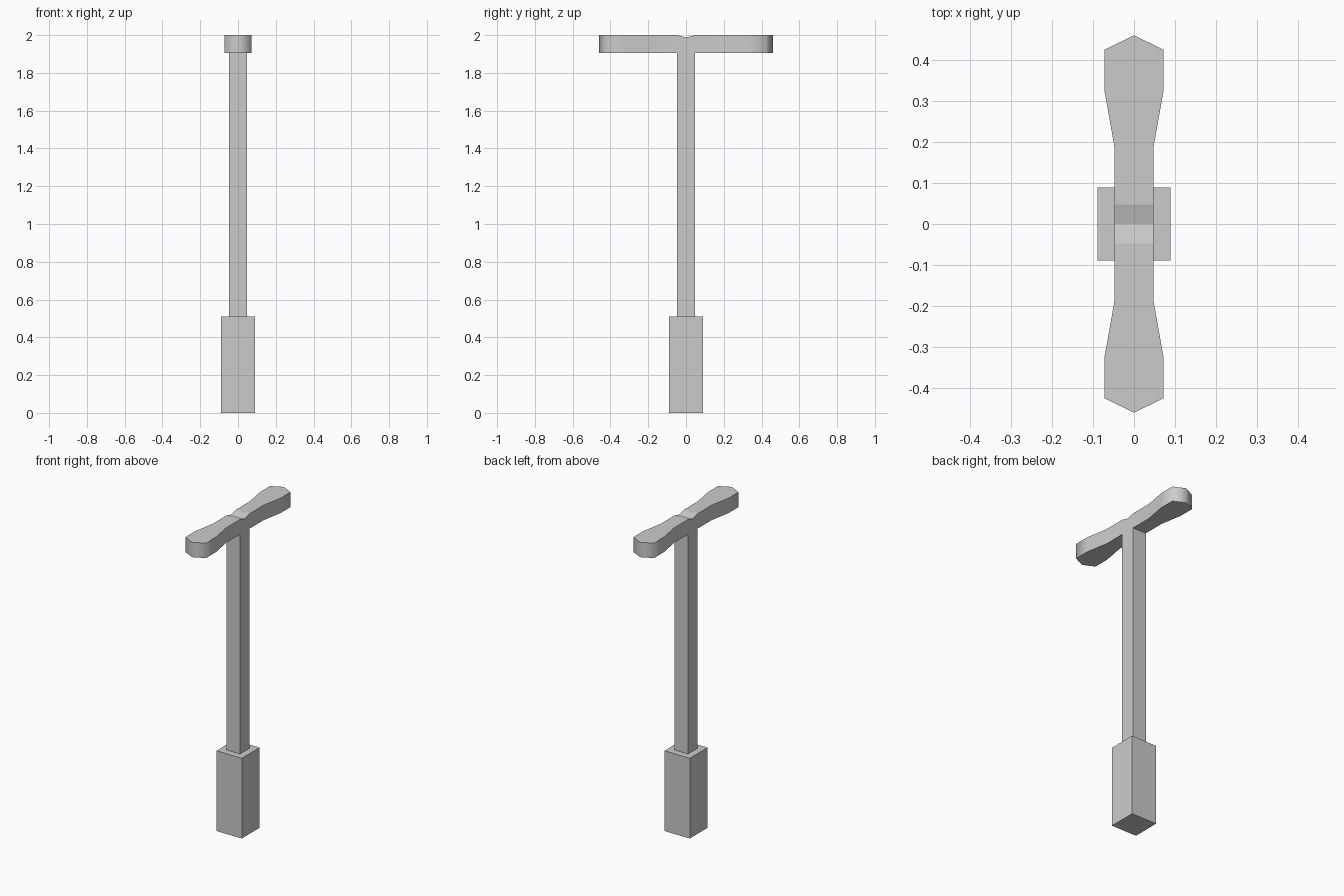
import bpy, bmesh

if "Cube" in bpy.data.objects:
    bpy.data.objects.remove(bpy.data.objects["Cube"])

def finish(name, bm):
    bmesh.ops.recalc_face_normals(bm, faces=bm.faces)
    mesh = bpy.data.meshes.new(name)
    bm.to_mesh(mesh)
    bm.free()
    obj = bpy.data.objects.new(name, mesh)
    bpy.context.collection.objects.link(obj)
    return obj

def block(name, half, z0, z1):
    bm = bmesh.new()
    bmesh.ops.create_cube(bm, size=1)
    for v in bm.verts:
        v.co = (v.co.x * 2 * half, v.co.y * 2 * half, z0 + (v.co.z + 0.5) * (z1 - z0))
    return finish(name, bm)

# Grip and shaft, both square in section
block("grip", 0.089, 0, 0.51)
block("shaft", 0.0475, 0.51, 1.905)

# Crossbar: stations (y, half width, top height), mirrored front to back
half_bar = [(0.0, 0.0475, 1.987), (0.048, 0.0475, 2.0), (0.187, 0.0475, 2.0),
            (0.325, 0.072, 2.0), (0.425, 0.072, 2.0)]
stations = [(-y, w, z) for y, w, z in reversed(half_bar[1:])] + half_bar
bottom, tip = 1.905, 0.46

bm = bmesh.new()
rings = [[bm.verts.new(c) for c in ((-w, y, bottom), (w, y, bottom), (w, y, z), (-w, y, z))]
         for y, w, z in stations]
for a, b in zip(rings, rings[1:]):
    for i in range(4):
        j = (i + 1) % 4
        bm.faces.new((a[i], a[j], b[j], b[i]))

# Pointed ends
for ring, y in ((rings[0], -tip), (rings[-1], tip)):
    low, high = bm.verts.new((0, y, bottom)), bm.verts.new((0, y, 2.0))
    bm.faces.new((ring[0], ring[1], low))
    bm.faces.new((ring[3], ring[2], high))
    bm.faces.new((ring[0], low, high, ring[3]))
    bm.faces.new((ring[1], ring[2], high, low))

# Side walls are smooth, top and underside stay flat
bm.normal_update()
for f in bm.faces:
    f.smooth = abs(f.normal.z) < 0.5
finish("crossbar", bm)
